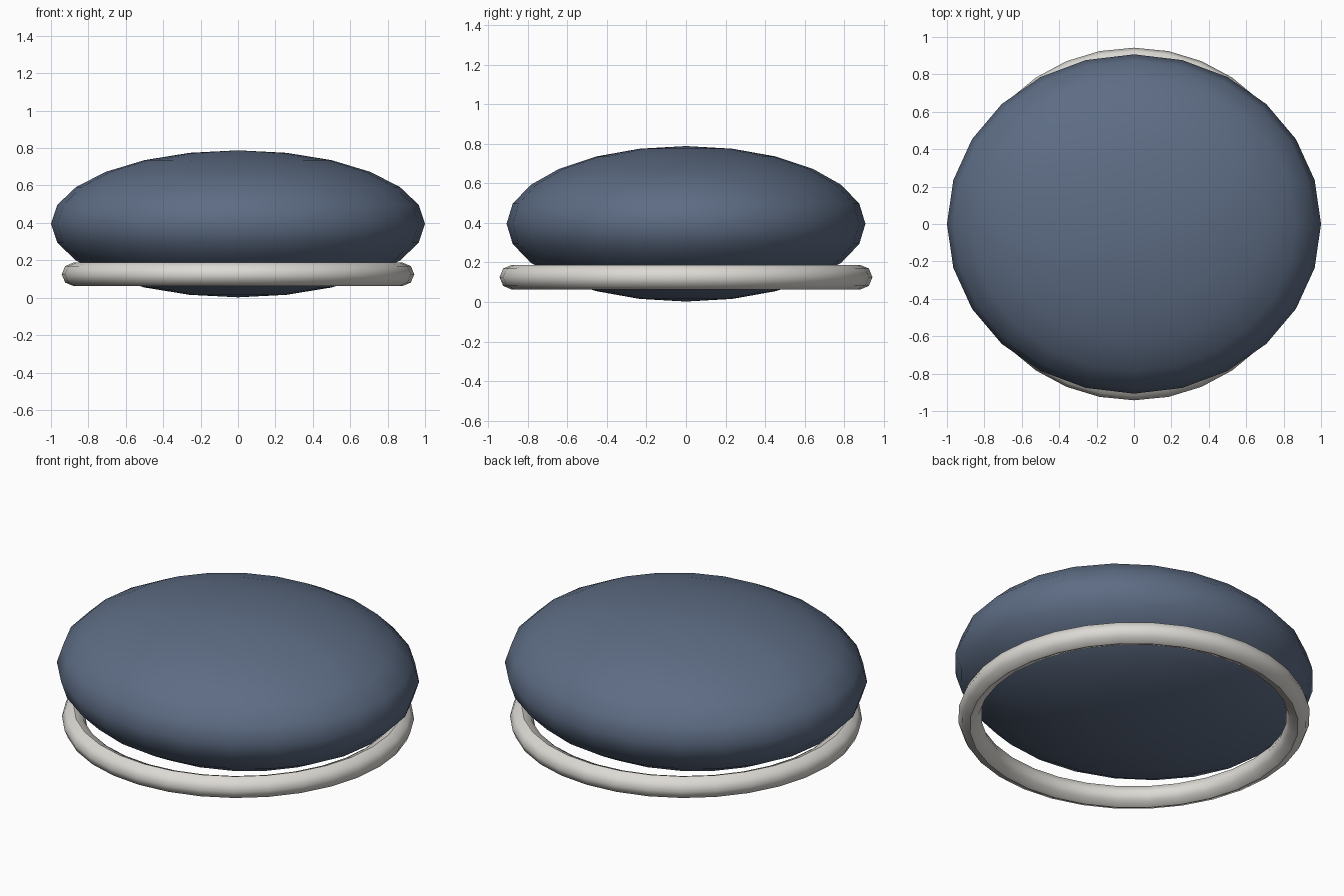
import bpy
import math

cube = bpy.data.objects.get("Cube")
if cube:
    bpy.data.objects.remove(cube, do_unlink=True)


def make_material(name, rgb):
    mat = bpy.data.materials.new(name)
    mat.use_nodes = True
    mat.diffuse_color = (*rgb, 1)
    mat.node_tree.nodes["Principled BSDF"].inputs["Base Color"].default_value = (*rgb, 1)
    return mat


def finish(name, mat):
    """Name the active part, colour it and smooth its shallow edges."""
    obj = bpy.context.object
    obj.name = name
    obj.data.materials.append(mat)
    bpy.ops.object.transform_apply(location=False, rotation=False, scale=True)
    bpy.ops.object.shade_smooth_by_angle(angle=math.radians(45))
    return obj


slate_blue = make_material("slate blue", (0.11, 0.15, 0.23))
warm_white = make_material("warm white", (0.72, 0.70, 0.66))

# Flattened cushion body
bpy.ops.mesh.primitive_uv_sphere_add(segments=24, ring_count=12, radius=1,
                                     location=(0, 0, 0.395))
bpy.context.object.scale = (1, 0.907, 0.393)
finish("cushion_body", slate_blue)

# Round trim ring around the underside
bpy.ops.mesh.primitive_torus_add(major_segments=32, minor_segments=8,
                                 major_radius=0.88, minor_radius=0.0625,
                                 location=(0, 0, 0.125))
finish("base_ring", warm_white)
